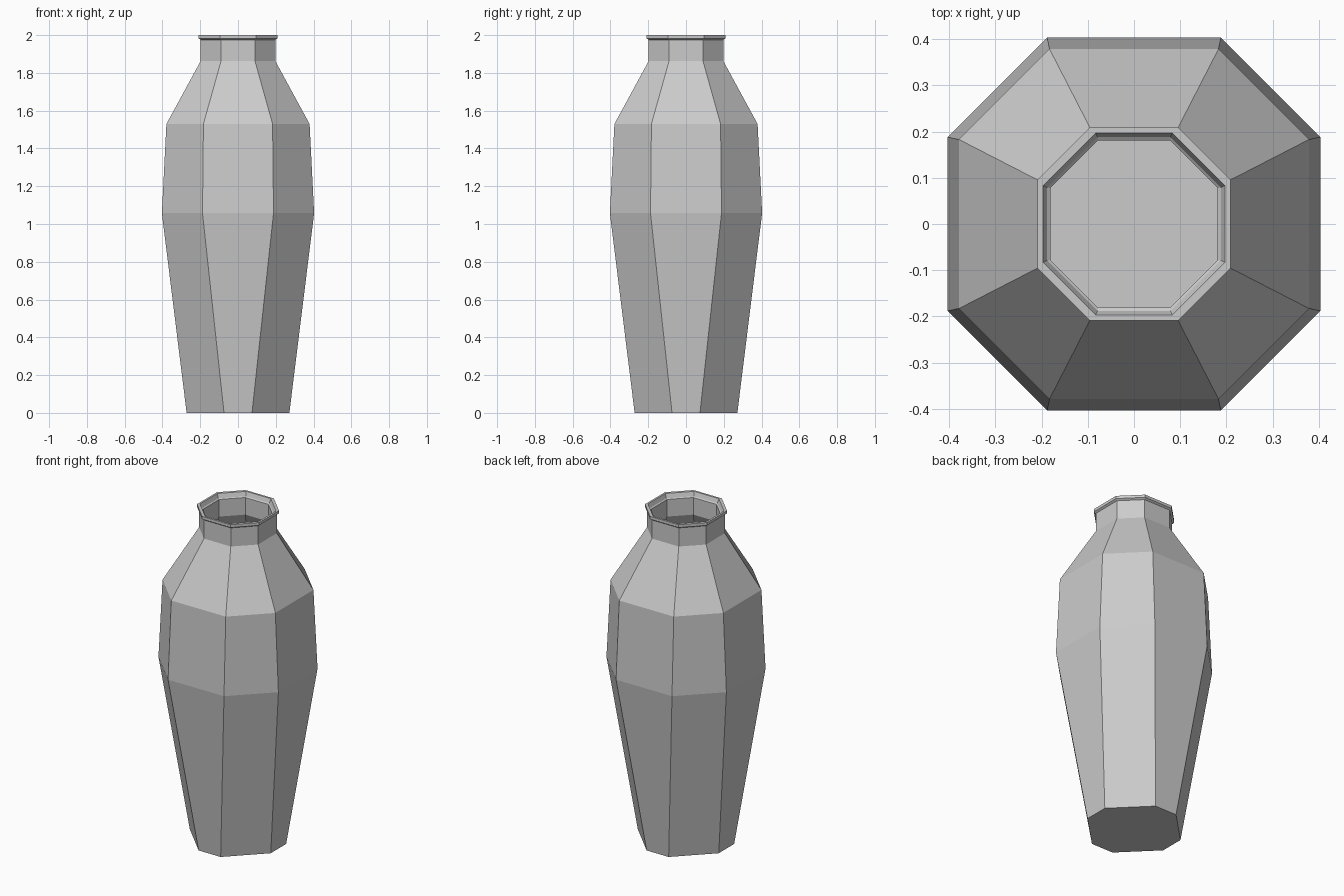
import bpy
import bmesh

if "Cube" in bpy.data.objects:
    bpy.data.objects.remove(bpy.data.objects["Cube"])


def ring(bm, z, a, b):
    """Octagon with flats at +-a, each main flat having half-length b."""
    pts = [(a, -b), (a, b), (b, a), (-b, a), (-a, b), (-a, -b), (-b, -a), (b, -a)]
    return [bm.verts.new((x, y, z)) for x, y in pts]


# Wall section: up the outside, over the lip, down the hollow inside
section = [
    (0.0, 0.272, 0.074),
    (1.057, 0.403, 0.188),
    (1.53, 0.379, 0.183),
    (1.862, 0.198, 0.09),
    (1.975, 0.198, 0.09),
    (1.983, 0.209, 0.095),
    (2.0, 0.209, 0.095),
    (2.0, 0.197, 0.083),
    (1.975, 0.188, 0.079),
    (1.97, 0.181, 0.078),
    (1.866, 0.181, 0.078),
    (1.52, 0.362, 0.175),
    (1.057, 0.386, 0.18),
    (0.02, 0.257, 0.068),
]

# Hollow octagonal vase
bm = bmesh.new()
rings = [ring(bm, *s) for s in section]
for low, high in zip(rings, rings[1:]):
    for i in range(8):
        j = (i + 1) % 8
        bm.faces.new((low[i], low[j], high[j], high[i]))

# Underside and inner floor
bm.faces.new(rings[0][::-1])
bm.faces.new(rings[-1])
bmesh.ops.recalc_face_normals(bm, faces=bm.faces)

mesh = bpy.data.meshes.new("vase")
bm.to_mesh(mesh)
bm.free()
bpy.context.collection.objects.link(bpy.data.objects.new("vase", mesh))
